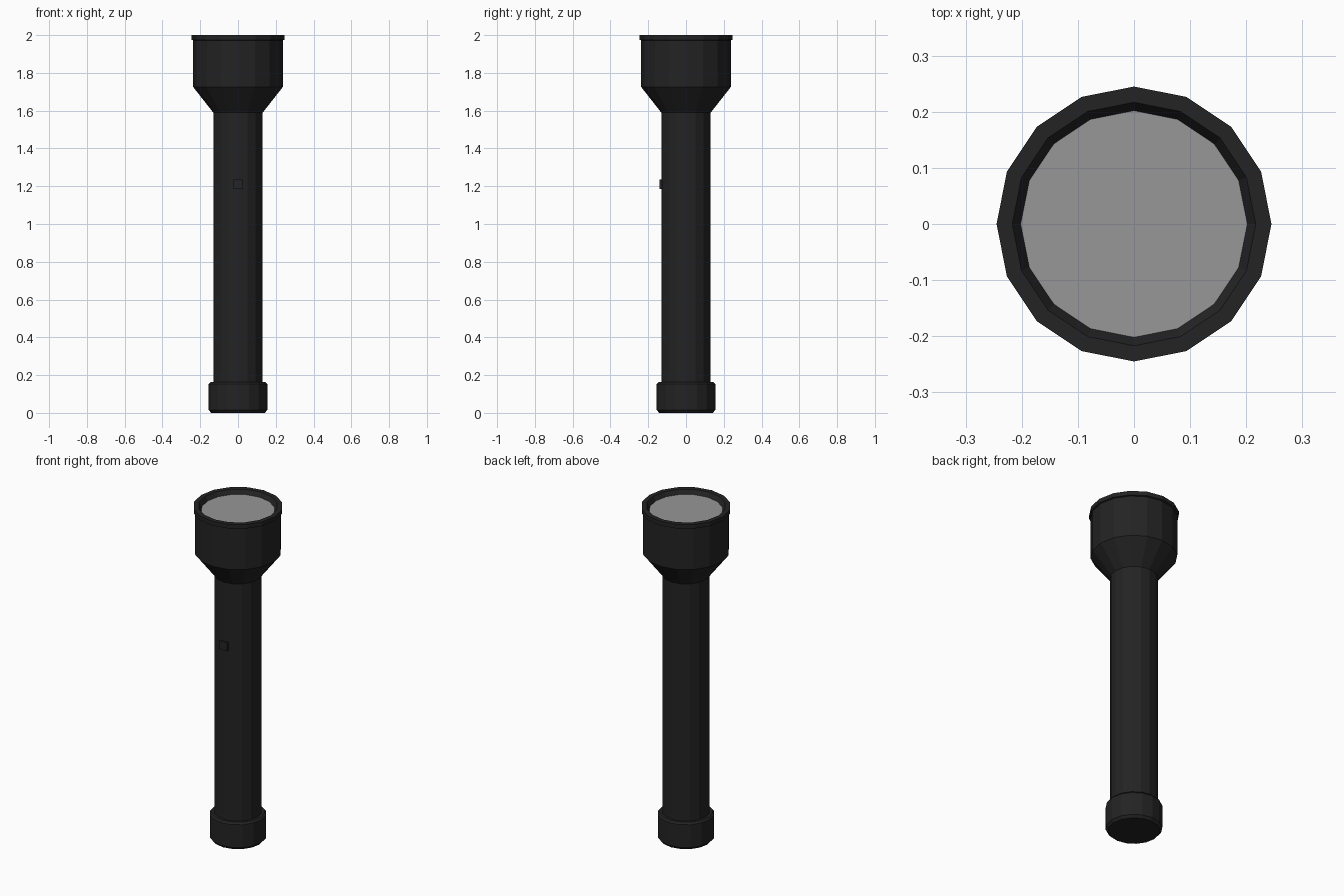
import bpy, bmesh, math

if "Cube" in bpy.data.objects:
    bpy.data.objects.remove(bpy.data.objects["Cube"])

SIDES = 16


def material(name, rgb):
    m = bpy.data.materials.new(name)
    m.diffuse_color = (*rgb, 1)
    m.use_nodes = True
    m.node_tree.nodes["Principled BSDF"].inputs["Base Color"].default_value = m.diffuse_color
    return m


black = material("black casing", (0.017, 0.017, 0.017))
grey = material("grey lens", (0.31, 0.31, 0.31))


def make_object(name, bm, mat):
    bmesh.ops.recalc_face_normals(bm, faces=bm.faces)
    mesh = bpy.data.meshes.new(name)
    bm.to_mesh(mesh)
    bm.free()
    mesh.materials.append(mat)
    ob = bpy.data.objects.new(name, mesh)
    bpy.context.collection.objects.link(ob)
    return ob


def lathe(name, profile, mat, cap_start=False, cap_end=False):
    """Turn a (radius, z) profile around z, with a corner on the x axis."""
    bm = bmesh.new()
    rings = [[bm.verts.new((r * math.cos(a), r * math.sin(a), z))
              for a in (2 * math.pi * i / SIDES for i in range(SIDES))]
             for r, z in profile]
    for lo, hi in zip(rings, rings[1:]):
        for i in range(SIDES):
            j = (i + 1) % SIDES
            bm.faces.new((lo[i], lo[j], hi[j], hi[i]))
    if cap_start:
        bm.faces.new(rings[0])
    if cap_end:
        bm.faces.new(rings[-1])
    return make_object(name, bm, mat)


# Casing: tail cap, barrel, flared head, rim and the recess for the lens
lathe("casing", [
    (0.142, 0.0), (0.155, 0.015), (0.155, 0.152), (0.146, 0.163), (0.131, 0.163),
    (0.131, 1.59), (0.237, 1.725), (0.237, 1.972), (0.245, 1.975),
    (0.245, 2.0), (0.217, 2.0), (0.202, 1.975),
], black, cap_start=True)

# Lens disc closing the recess
bm = bmesh.new()
bmesh.ops.create_circle(bm, cap_ends=True, segments=SIDES, radius=0.202)
lens = make_object("lens", bm, grey)
for f in lens.data.polygons:
    if f.normal.z < 0:
        lens.data.flip_normals()
lens.location.z = 1.975

# Switch button on the front of the barrel
bm = bmesh.new()
bmesh.ops.create_cube(bm, size=1)
bmesh.ops.scale(bm, vec=(0.05, 0.03, 0.05), verts=bm.verts)
bmesh.ops.translate(bm, vec=(0, -0.125, 1.21), verts=bm.verts)
make_object("switch_button", bm, black)
